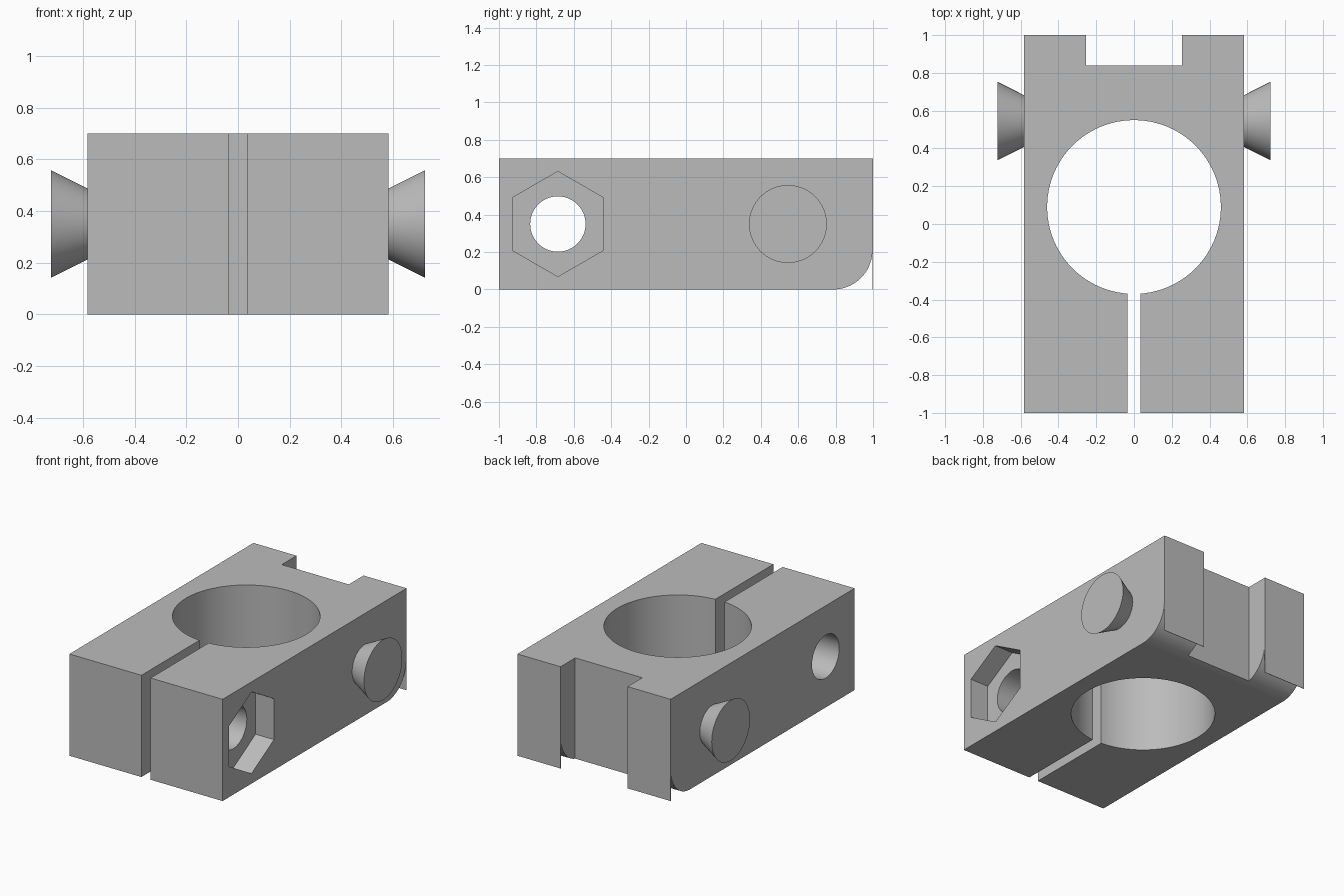
import bpy, bmesh, math

cube = bpy.data.objects.get("Cube")
if cube:
    bpy.data.objects.remove(cube, do_unlink=True)

grey = bpy.data.materials.new("plain grey")
grey.use_nodes = True
grey.diffuse_color = (0.5, 0.5, 0.5, 1)
grey.node_tree.nodes["Principled BSDF"].inputs["Base Color"].default_value = (0.5, 0.5, 0.5, 1)

HALF_W, HEIGHT, MID_Z = 0.583, 0.70, 0.35


def circle(u, v, r, n, start=0.0):
    return [(u + r * math.cos(start + math.tau * i / n),
             v + r * math.sin(start + math.tau * i / n)) for i in range(n)]


def rect(u0, u1, v0, v1):
    return [(u0, v0), (u1, v0), (u1, v1), (u0, v1)]


def loft(name, axis, a, b, start, end=None):
    """Solid between two outlines placed at a and b along an axis."""
    def place(p, d):
        return (d, *p) if axis == "x" else (*p, d)
    bm = bmesh.new()
    low = [bm.verts.new(place(p, a)) for p in start]
    high = [bm.verts.new(place(p, b)) for p in (end or start)]
    bm.faces.new(low[::-1])
    bm.faces.new(high)
    n = len(low)
    for i in range(n):
        j = (i + 1) % n
        bm.faces.new((low[i], low[j], high[j], high[i]))
    bmesh.ops.recalc_face_normals(bm, faces=bm.faces)
    mesh = bpy.data.meshes.new(name)
    bm.to_mesh(mesh)
    bm.free()
    mesh.materials.append(grey)
    obj = bpy.data.objects.new(name, mesh)
    bpy.context.collection.objects.link(obj)
    return obj


def activate(obj):
    bpy.ops.object.select_all(action="DESELECT")
    obj.select_set(True)
    bpy.context.view_layer.objects.active = obj


def cut(obj, cutter):
    cutter.hide_render = True
    mod = obj.modifiers.new("cut", "BOOLEAN")
    mod.operation, mod.solver, mod.object = "DIFFERENCE", "EXACT", cutter
    activate(obj)
    bpy.ops.object.modifier_apply(modifier=mod.name)
    bpy.data.objects.remove(cutter, do_unlink=True)


def shade(obj):
    """Smooth the curved faces and keep the axis-aligned ones flat."""
    activate(obj)
    bpy.ops.object.shade_smooth_by_angle(angle=math.radians(30))
    for f in obj.data.polygons:
        if max(abs(c) for c in f.normal) > 0.9999:
            f.use_smooth = False


# Clamp body: side profile with a rounded lower back edge and a thin hanging lip
R, LIP = 0.21, 0.997
profile = [(-1, 0)]
for i in range(25):
    t = math.pi / 2 * i / 24
    profile.append((LIP - R + R * math.sin(t), R - R * math.cos(t)))
profile += [(LIP, 0), (1, 0), (1, HEIGHT), (-1, HEIGHT)]
body = loft("clamp_body", "x", -HALF_W, HALF_W, profile)

# Bore, clamping slot and back notch
cut(body, loft("bore_cutter", "z", -0.1, 0.8, circle(0, 0.09, 0.46, 96)))
cut(body, loft("slot_cutter", "z", -0.1, 0.8, rect(-0.035, 0.035, -1.1, 0)))
cut(body, loft("notch_cutter", "z", -0.1, 0.8, rect(-0.255, 0.255, 0.84, 1.1)))

# Bolt hole through both jaws, with a hexagonal nut pocket on one side
cut(body, loft("bolt_cutter", "x", -0.7, 0.7, circle(-0.685, MID_Z, 0.148, 64)))
cut(body, loft("nut_cutter", "x", HALF_W - 0.14, 0.7,
               circle(-0.685, MID_Z, 0.281, 6, math.pi / 2)))
shade(body)

# Flared side pins
for side, name in ((1, "left_pin"), (-1, "right_pin")):
    pin = loft(name, "x", side * (HALF_W - 0.005), side * 0.723,
               circle(0.545, MID_Z, 0.135, 64), circle(0.545, MID_Z, 0.208, 64))
    shade(pin)
